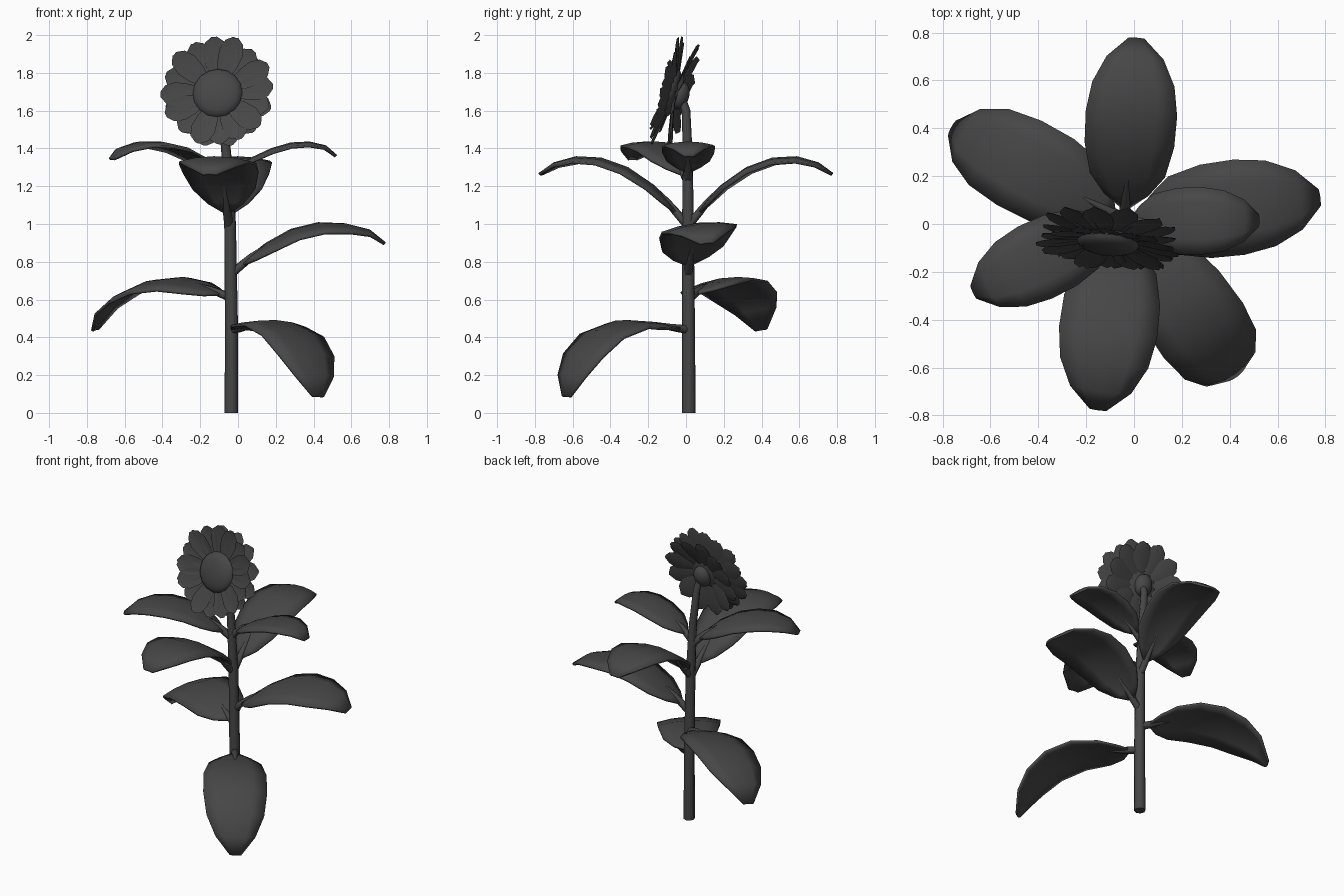
import bpy, bmesh, math
from mathutils import Vector, Matrix

if "Cube" in bpy.data.objects:
    bpy.data.objects.remove(bpy.data.objects["Cube"])

DARK = bpy.data.materials.new("dark_grey")
DARK.diffuse_color = (.062, .062, .062, 1)
DARK.use_nodes = True
DARK.node_tree.nodes["Principled BSDF"].inputs["Base Color"].default_value = DARK.diffuse_color


def finish(bm, name, angle=40):
    bmesh.ops.recalc_face_normals(bm, faces=bm.faces)
    me = bpy.data.meshes.new(name)
    bm.to_mesh(me)
    bm.free()
    me.materials.append(DARK)
    ob = bpy.data.objects.new(name, me)
    bpy.context.collection.objects.link(ob)
    for p in me.polygons:
        p.use_smooth = True
    bpy.ops.object.select_all(action='DESELECT')
    ob.select_set(True)
    bpy.context.view_layer.objects.active = ob
    bpy.ops.object.shade_smooth_by_angle(angle=math.radians(angle))
    return ob


def loft(bm, rings, closed=False):
    rows = [[bm.verts.new(p) for p in r] for r in rings]
    for a, b in zip(rows, rows[1:]):
        n = len(a)
        for i in range(n if closed else n - 1):
            j = (i + 1) % n
            bm.faces.new((a[i], a[j], b[j], b[i]))
    return rows


def tube(bm, pts, radii, sides=8):
    pts = [Vector(p) for p in pts]
    rings = []
    for i, p in enumerate(pts):
        t = (pts[min(i + 1, len(pts) - 1)] - pts[max(i - 1, 0)]).normalized()
        if i == 0 and abs(t.z) > 0.9:
            t = Vector((0, 0, 1))
        ref = Vector((1, 0, 0)) if abs(t.z) > 0.9 else Vector((0, 0, 1))
        u = ref.cross(t).normalized()
        v = t.cross(u)
        rings.append([p + radii[i] * (u * math.cos(k * math.tau / sides) + v * math.sin(k * math.tau / sides))
                      for k in range(sides)])
    rows = loft(bm, rings, True)
    bm.faces.new(rows[0])
    bm.faces.new(rows[-1])


# Stem, leaning gently and bending into the head
bm = bmesh.new()
tube(bm, [(-.035, .015, 0), (-.035, .013, .5), (-.042, .01, 1), (-.06, .01, 1.35), (-.083, 0, 1.6), (-.1, -.035, 1.7)],
     [.036, .034, .031, .026, .023, .022])
finish(bm, "stem", 60)

WIDTHS = (.1, .12, .48, .82, .98, 1, .9, .62, .17)


def leaf(name, base, tip, half, profile, roll=0.0):
    """Arched blade: profile is (fraction of reach, height) per ring."""
    b, t = Vector((*base, 0)), Vector((*tip, 0))
    fwd = (t - b).normalized()
    mid = [b.lerp(t, s) + Vector((0, 0, z)) for s, z in profile]
    mid.insert(1, mid[0].lerp(mid[1], .55))
    rings = []
    for i, p in enumerate(mid):
        tan = (mid[min(i + 1, 8)] - mid[max(i - 1, 0)]).normalized()
        side = Matrix.Rotation(roll, 3, fwd) @ Vector((-fwd.y, fwd.x, 0))
        up = tan.cross(side).normalized()
        w = half * WIDTHS[i]
        rings.append([p + side * w * k - up * (.14 * w * k * k) for k in (-1, -.55, 0, .55, 1)])
    bm = bmesh.new()
    loft(bm, rings[1:])
    ob = finish(bm, name, 60)
    sol = ob.modifiers.new("thickness", 'SOLIDIFY')
    sol.thickness = .014
    sol.offset = 0
    # leaf stalk
    bm = bmesh.new()
    tube(bm, mid[:4], [.024, .023, .019, .008], 6)
    finish(bm, name + "_stalk", 70)


S = (0, .13, .23, .4, .58, .75, .9, 1)
tall = list(zip(S, (1.0, 1.12, 1.205, 1.295, 1.345, 1.352, 1.32, 1.265)))
leaf("leaf_back", (-.04, .02), (.01, .775), .19, tall)
leaf("leaf_front", (-.05, 0), (-.15, -.775), .205, tall)
leaf("leaf_right", (-.03, .01), (.775, .11), .2,
     list(zip(S, (.74, .83, .89, .965, 1.0, .995, .965, .9))), .1)
leaf("leaf_upper_right", (-.05, .01), (.52, .015), .14,
     list(zip(S, (1.24, 1.31, 1.35, 1.395, 1.425, 1.43, 1.41, 1.36))))
leaf("leaf_upper_left", (-.06, .01), (-.67, -.285), .165,
     list(zip(S, (1.22, 1.3, 1.35, 1.405, 1.43, 1.43, 1.4, 1.345))))
leaf("leaf_left", (-.04, .02), (-.76, .4), .2,
     list(zip((0, .13, .24, .42, .62, .8, .93, 1), (.61, .65, .68, .705, .69, .63, .55, .44))), -.15)
leaf("leaf_lower_right", (-.03, .01), (.425, -.635), .2,
     list(zip((0, .15, .28, .5, .72, .88, .97, 1), (.44, .455, .475, .485, .43, .32, .2, .085))), -.04)

# Flower head frame: local z is where the flower faces
normal = Vector((-.1, -.95, .27)).normalized()
right = Vector((0, 0, 1)).cross(normal).normalized()
upv = normal.cross(right)
frame = Matrix((right, upv, normal)).transposed().to_4x4()
frame.translation = (-.107, -.065, 1.695)


def petals(name, count, phase, lift, z0, length):
    bm = bmesh.new()
    for k in range(count):
        m = frame @ Matrix.Rotation((k + phase) * math.tau / count, 4, 'Z')
        wob = .008 * math.sin(k * 2.4)
        rings = []
        for f, w in ((0, .025), (.35, .055), (.65, .066), (.88, .05), (1, .014)):
            r = .07 + (length - .07 + wob) * f
            z = z0 + (lift + wob) * f
            rings.append([m @ Vector((r, w * q, z - .01 * (1 - abs(q)))) for q in (-1, 0, 1)])
        loft(bm, rings)
    finish(bm, name)


petals("petals_front", 16, 0.2, .04, .005, .298)
petals("petals_back", 12, 0.5, -.045, -.01, .28)


def dome(name, scale, z):
    bm = bmesh.new()
    bmesh.ops.create_uvsphere(bm, u_segments=16, v_segments=10, radius=1)
    bmesh.ops.transform(bm, verts=bm.verts,
                        matrix=frame @ Matrix.Translation((0, -.005, z)) @ Matrix.Diagonal((*scale, 1)))
    finish(bm, name)


# Seed disc in front, bulb behind
dome("seed_disc", (.132, .132, .045), .012)
dome("head_bulb", (.06, .075, .05), -.035)
